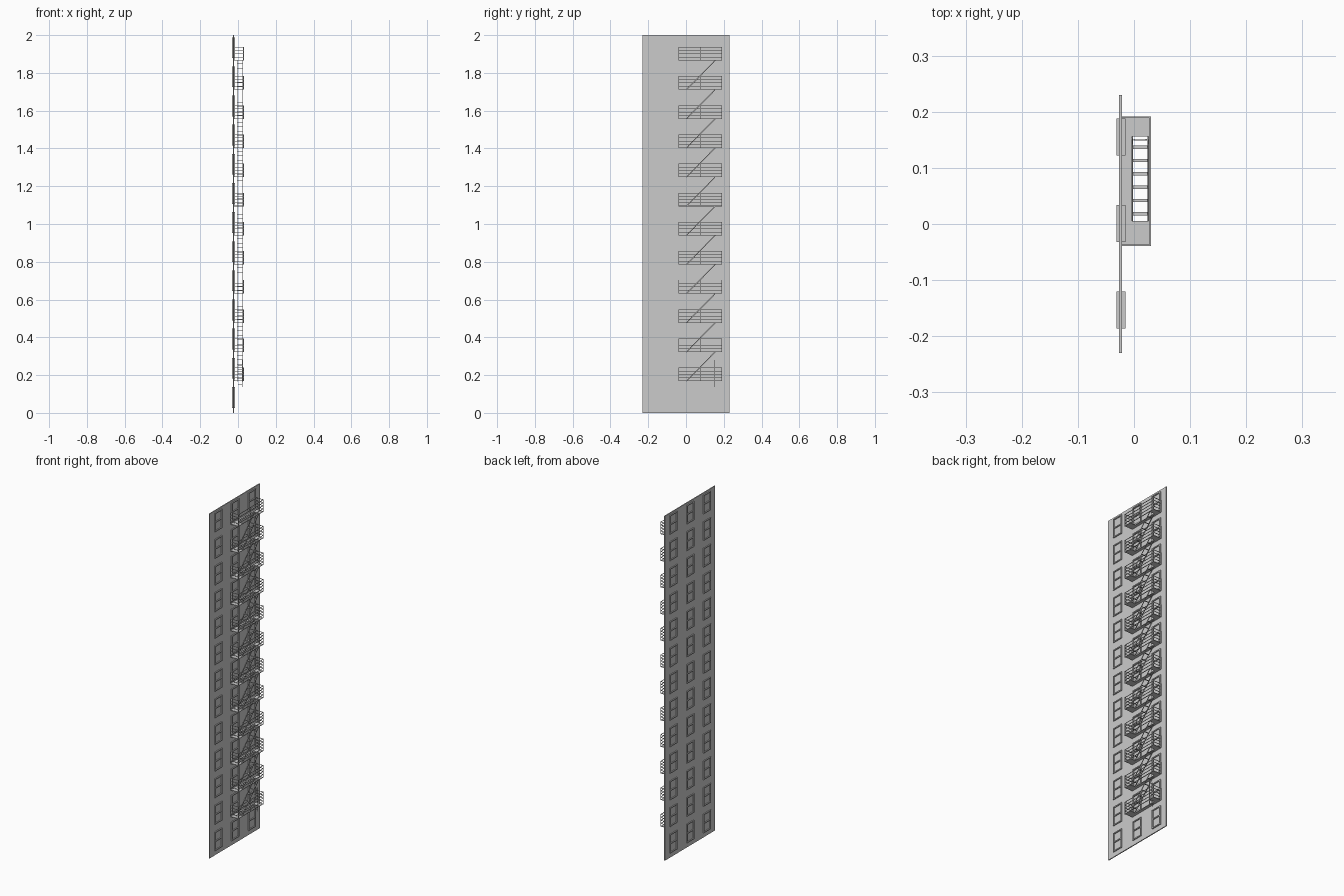
import bpy, bmesh
from mathutils import Matrix, Vector
from math import radians, atan2, hypot

if "Cube" in bpy.data.objects:
    bpy.data.objects.remove(bpy.data.objects["Cube"])

PITCH = 0.1543          # storey height
FIRST = 0.168           # lowest platform level
LEVELS = 12
BAR = 0.0025            # iron bar thickness


def box(bm, x, y, z):
    """Axis-aligned box from three (min, max) ranges."""
    c = Vector(((x[0] + x[1]) / 2, (y[0] + y[1]) / 2, (z[0] + z[1]) / 2))
    s = (x[1] - x[0], y[1] - y[0], z[1] - z[0], 1)
    bmesh.ops.create_cube(bm, size=1, matrix=Matrix.Translation(c) @ Matrix.Diagonal(s))


def around(v, t=BAR):
    return (v - t / 2, v + t / 2)


def finish(bm, name):
    me = bpy.data.meshes.new(name)
    bm.to_mesh(me)
    bm.free()
    ob = bpy.data.objects.new(name, me)
    bpy.context.collection.objects.link(ob)
    return ob


# wall slab
bm = bmesh.new()
box(bm, (-0.0265, -0.021), (-0.23, 0.23), (0, 2))
finish(bm, "wall")

# window frames: two jambs and three crossbars, standing proud of both wall faces
bm = bmesh.new()
DEPTH = (-0.0315, -0.0155)
for row in range(13):
    z0 = 0.027 + row * PITCH
    for yc in (-0.153, 0.001, 0.155):
        for side in (-1, 1):
            box(bm, DEPTH, around(yc + side * 0.030, 0.006), (z0, z0 + 0.11))
        for h in (0.003, 0.055, 0.107):
            box(bm, DEPTH, (yc - 0.027, yc + 0.027), around(z0 + h, 0.006))
finish(bm, "window_frames")

X0, X1 = -0.021, 0.029          # platform extents
Y0, Y1 = -0.038, 0.19
HX0, HX1, HY0, HY1 = -0.004, 0.026, 0.005, 0.156   # stair opening

floors, rails, stairs = bmesh.new(), bmesh.new(), bmesh.new()
for i in range(LEVELS):
    z = FIRST + i * PITCH
    # platform floor around the stair opening
    fz = (z, z + 0.003)
    box(floors, (X0, X1), (Y0, HY0), fz)
    box(floors, (X0, X1), (HY1, Y1), fz)
    box(floors, (X0, HX0), (HY0, HY1), fz)
    box(floors, (HX1, X1), (HY0, HY1), fz)

    # railing on three sides
    for h in (0.018, 0.036, 0.053, 0.070):
        rz = around(z + h)
        box(rails, around(X1), (Y0, Y1), rz)
        for y in (Y0, Y1):
            box(rails, (X0, X1), around(y), rz)
    for y in (Y0, (Y0 + Y1) / 2, Y1):
        box(rails, around(X1, 0.003), around(y, 0.003), (z, z + 0.0715))
    for y in (Y0, Y1):
        box(rails, around(X0 + 0.0015, 0.003), around(y, 0.003), (z, z + 0.0715))

    # stair flight up to the next platform
    if i < LEVELS - 1:
        dy, dz = 0.152, PITCH
        tilt = Matrix.Rotation(atan2(dz, dy), 4, 'X')
        for x in (HX0 + 0.001, HX1 - 0.001):
            m = Matrix.Translation((x, 0.002 + dy / 2, z + dz / 2)) @ tilt
            bmesh.ops.create_cube(
                stairs, size=1,
                matrix=m @ Matrix.Diagonal((0.002, hypot(dy, dz), 0.005, 1)))
        for k in range(6):
            y = 0.018 + k * 0.0238
            box(stairs, (HX0 + 0.001, HX1 - 0.001), around(y, 0.006),
                around(z + (y - 0.002) * dz / dy, 0.002))
finish(floors, "platform_floors")
finish(rails, "platform_railings")
finish(stairs, "stair_flights")

# drop ladder through the lowest platform
bm = bmesh.new()
for x in (0.0, 0.022):
    box(bm, around(x), around(0.15), (0.138, 0.281))
for k in range(7):
    box(bm, (0.0, 0.022), around(0.15, 0.002), around(0.149 + k * 0.0205, 0.002))
finish(bm, "drop_ladder")
